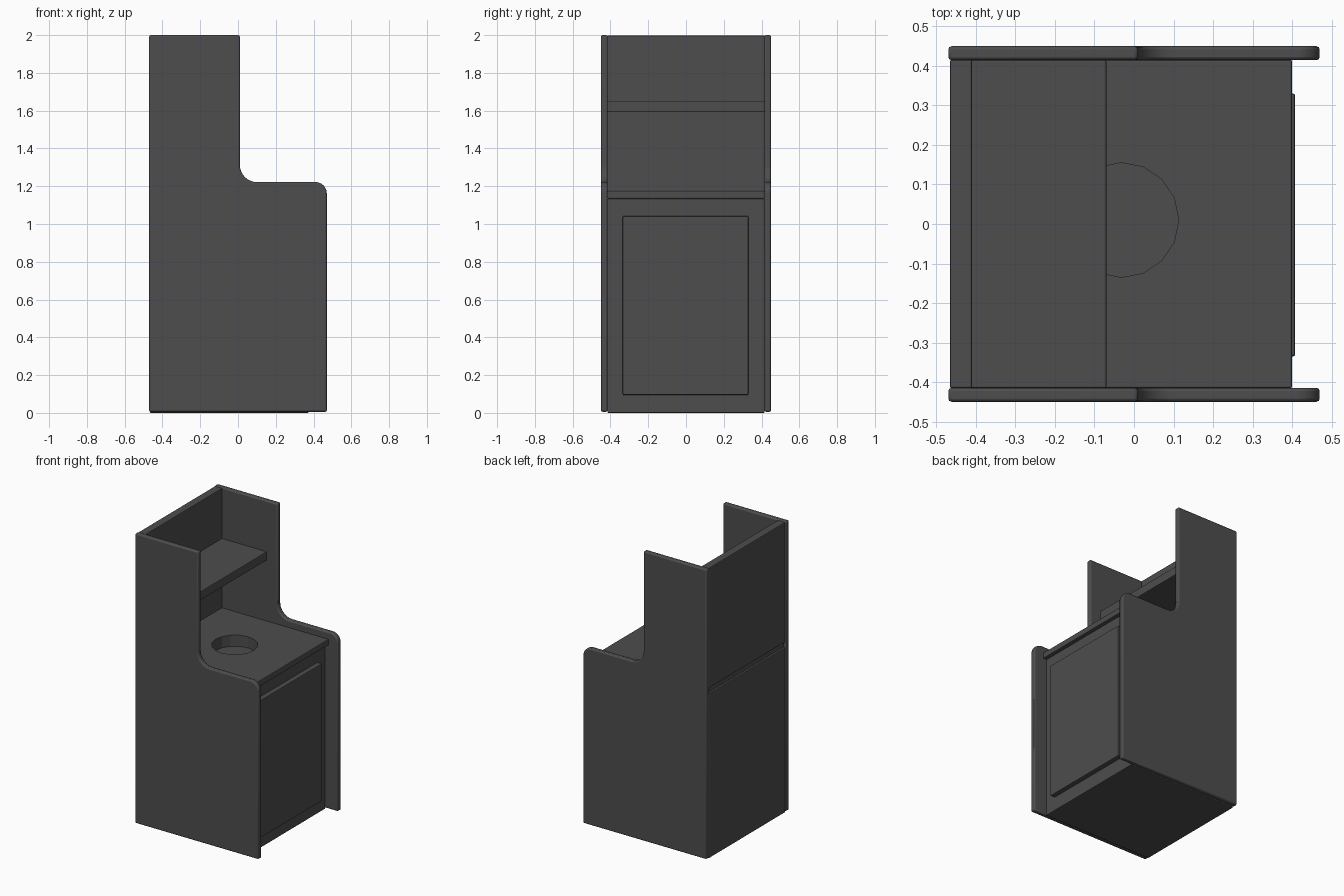
import bpy, bmesh
from math import sin, cos, pi

if "Cube" in bpy.data.objects:
    bpy.data.objects.remove(bpy.data.objects["Cube"])

dark = bpy.data.materials.new("dark_grey")
dark.diffuse_color = (0.075, 0.075, 0.075, 1)
dark.use_nodes = True
dark.node_tree.nodes["Principled BSDF"].inputs["Base Color"].default_value = dark.diffuse_color


def finish(name, bm, bevel):
    bmesh.ops.recalc_face_normals(bm, faces=bm.faces)
    me = bpy.data.meshes.new(name)
    bm.to_mesh(me)
    bm.free()
    me.materials.append(dark)
    ob = bpy.data.objects.new(name, me)
    bpy.context.collection.objects.link(ob)
    if bevel:
        m = ob.modifiers.new("edge_bevel", 'BEVEL')
        m.width, m.segments = bevel, 2
        m.limit_method, m.angle_limit = 'ANGLE', 0.7
    return ob


def box(name, x, y, z, bevel=0.005):
    bm = bmesh.new()
    bmesh.ops.create_cube(bm, size=1)
    for v in bm.verts:
        for i, (a, b) in enumerate((x, y, z)):
            v.co[i] = a if v.co[i] < 0 else b
    return finish(name, bm, bevel)


def arc(cx, cz, r, a0, a1, n=8):
    return [(cx + r * cos(a0 + (a1 - a0) * i / n),
             cz + r * sin(a0 + (a1 - a0) * i / n)) for i in range(n + 1)]


# Side panels: tall back part, scooped shoulder, rounded front corner
profile = [(-0.47, 0.006), (0.47, 0.006)]
profile += arc(0.41, 1.162, 0.06, 0, pi / 2)
profile += arc(0.10, 1.312, 0.09, -pi / 2, -pi)
profile += [(0.01, 2.0), (-0.47, 2.0)]
for name, y0, y1 in (("side_panel_front", -0.45, -0.415),
                     ("side_panel_rear", 0.415, 0.45)):
    bm = bmesh.new()
    face = bm.faces.new([bm.verts.new((x, y0, z)) for x, z in profile])
    ext = bmesh.ops.extrude_face_region(bm, geom=[face])
    moved = [g for g in ext["geom"] if isinstance(g, bmesh.types.BMVert)]
    bmesh.ops.translate(bm, verts=moved, vec=(0, y1 - y0, 0))
    side = finish(name, bm, 0.008)
    for p in side.data.polygons:
        p.use_smooth = abs(p.normal.y) < 0.5
    side.data.set_sharp_from_angle(angle=0.6)

# Cabinet, raised door panel, counter, shelf and upper back
W = (-0.416, 0.416)
cabinet = box("cabinet_body", (-0.466, 0.375), W, (0, 1.135))
box("door_panel", (0.36, 0.408), (-0.335, 0.33), (0.095, 1.042))
counter = box("counter_top", (-0.455, 0.40), W, (1.134, 1.175))
box("shelf", (-0.42, -0.07), W, (1.592, 1.652))
box("back_panel", (-0.466, -0.41), W, (1.172, 1.998))

# Round recess through the counter into the cabinet
bm = bmesh.new()
bmesh.ops.create_cone(bm, cap_ends=True, segments=16, radius1=0.145,
                      radius2=0.145, depth=0.2)
cutter = finish("recess_cutter", bm, 0)
cutter.location = (-0.032, 0.01, 1.198)
cutter.hide_render = True
cutter.hide_set(True)
for ob in (cabinet, counter):
    m = ob.modifiers.new("recess", 'BOOLEAN')
    m.operation, m.object, m.solver = 'DIFFERENCE', cutter, 'EXACT'
